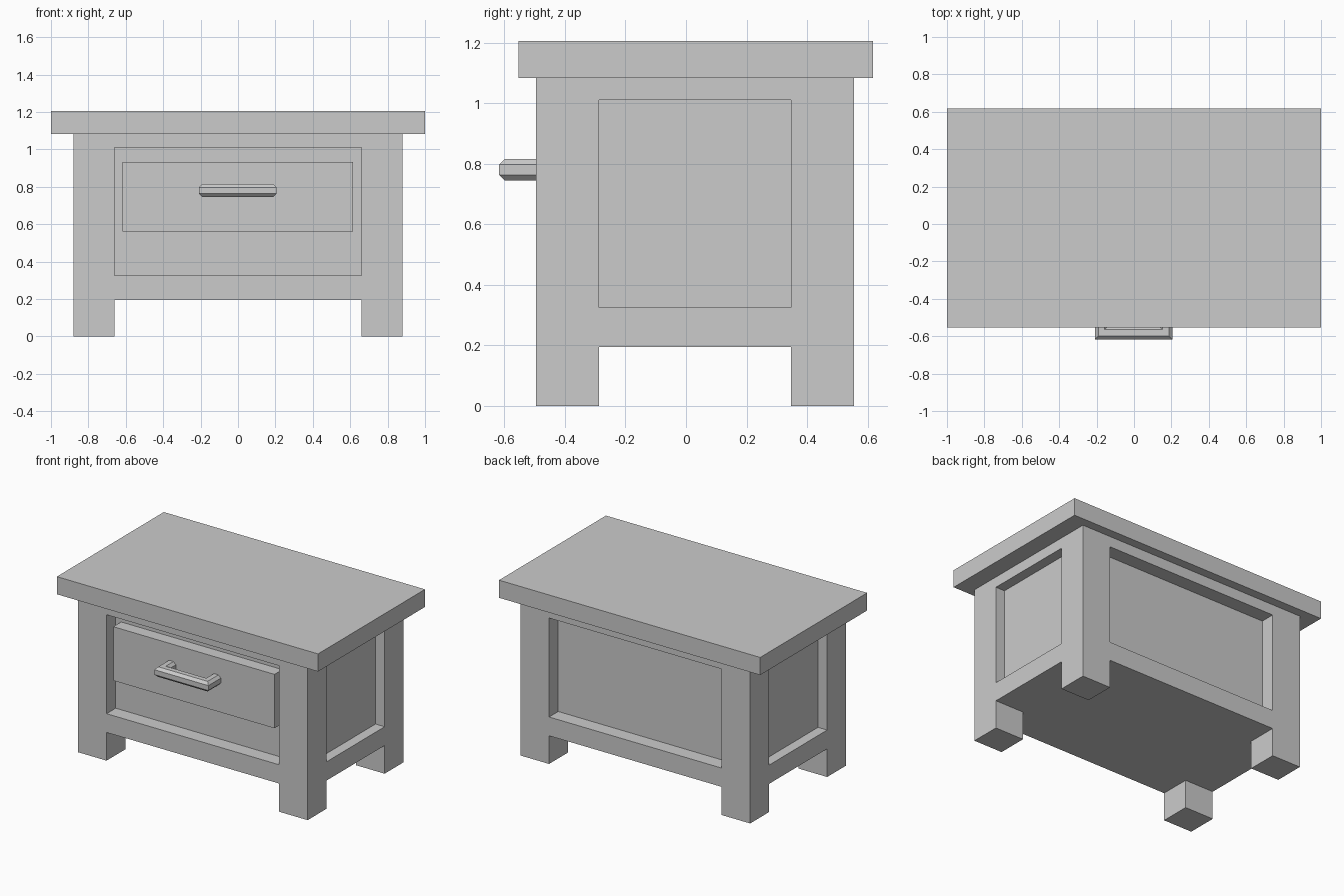
import bpy, bmesh
from mathutils import Vector

if "Cube" in bpy.data.objects:
    bpy.data.objects.remove(bpy.data.objects["Cube"])


def box(name, x0, x1, y0, y1, z0, z1):
    """Box from its limits along each axis."""
    bm = bmesh.new()
    bmesh.ops.create_cube(bm, size=1)
    for v in bm.verts:
        v.co = Vector((x1 if v.co.x > 0 else x0,
                       y1 if v.co.y > 0 else y0,
                       z1 if v.co.z > 0 else z0))
    return finish(name, bm)


def finish(name, bm):
    bmesh.ops.recalc_face_normals(bm, faces=bm.faces)
    me = bpy.data.meshes.new(name)
    bm.to_mesh(me)
    bm.free()
    ob = bpy.data.objects.new(name, me)
    bpy.context.collection.objects.link(ob)
    return ob


def cut(target, *limits):
    """Subtract a box from the target, then drop the cutter."""
    cutter = box("cutter", *limits)
    cutter.hide_render = True
    mod = target.modifiers.new("cut", "BOOLEAN")
    mod.operation, mod.solver, mod.object = "DIFFERENCE", "EXACT", cutter
    bpy.context.view_layer.objects.active = target
    bpy.ops.object.modifier_apply(modifier=mod.name)
    bpy.data.objects.remove(cutter)


BX, YF, YB = 0.88, -0.495, 0.555        # body limits
LX, LF, LB = 0.66, -0.287, 0.347        # inner edges of the legs
BOTTOM, BODY_TOP = 0.195, 1.083

# Body with legs: one block with leg gaps and recessed panels cut out
body = box("body_with_legs", -BX, BX, YF, YB, 0, BODY_TOP)
cut(body, -LX, LX, -1, 1, -0.1, BOTTOM)
cut(body, -2, 2, LF, LB, -0.1, BOTTOM)
P0, P1 = 0.325, 1.01
cut(body, -LX, LX, -1, YF + 0.10, P0, P1)
cut(body, -LX, LX, YB - 0.10, 1, P0, P1)
cut(body, BX - 0.07, 2, LF, LB, P0, P1)
cut(body, -2, -BX + 0.07, LF, LB, P0, P1)

# Table top
box("table_top", -1, 1, -0.553, 0.617, BODY_TOP, 1.205)

# Drawer front
DRAWER_Y = YF + 0.014
box("drawer_front", -0.618, 0.616, DRAWER_Y, YF + 0.11, 0.56, 0.933)

# Handle: chamfered square section swept round a U with mitred corners
h, c = 0.035, 0.018
section = [(h, h - c), (h - c, h), (c - h, h), (-h, h - c),
           (-h, c - h), (c - h, -h), (h - c, -h), (h, c - h)]
hx, hy, hz, mid = 0.172, -0.617 + h, 0.78, -0.002
bm = bmesh.new()
rings = []
for px, py, ox, oy in [(-hx, DRAWER_Y + 0.01, -1, 0), (-hx, hy, -1, -1),
                       (hx, hy, 1, -1), (hx, DRAWER_Y + 0.01, 1, 0)]:
    rings.append([bm.verts.new((mid + px + ox * u, py + oy * u, hz + w))
                  for u, w in section])
for a, b in zip(rings, rings[1:]):
    for i in range(8):
        j = (i + 1) % 8
        bm.faces.new((a[i], a[j], b[j], b[i]))
bm.faces.new(rings[0])
bm.faces.new(rings[-1])
finish("drawer_handle", bm)
